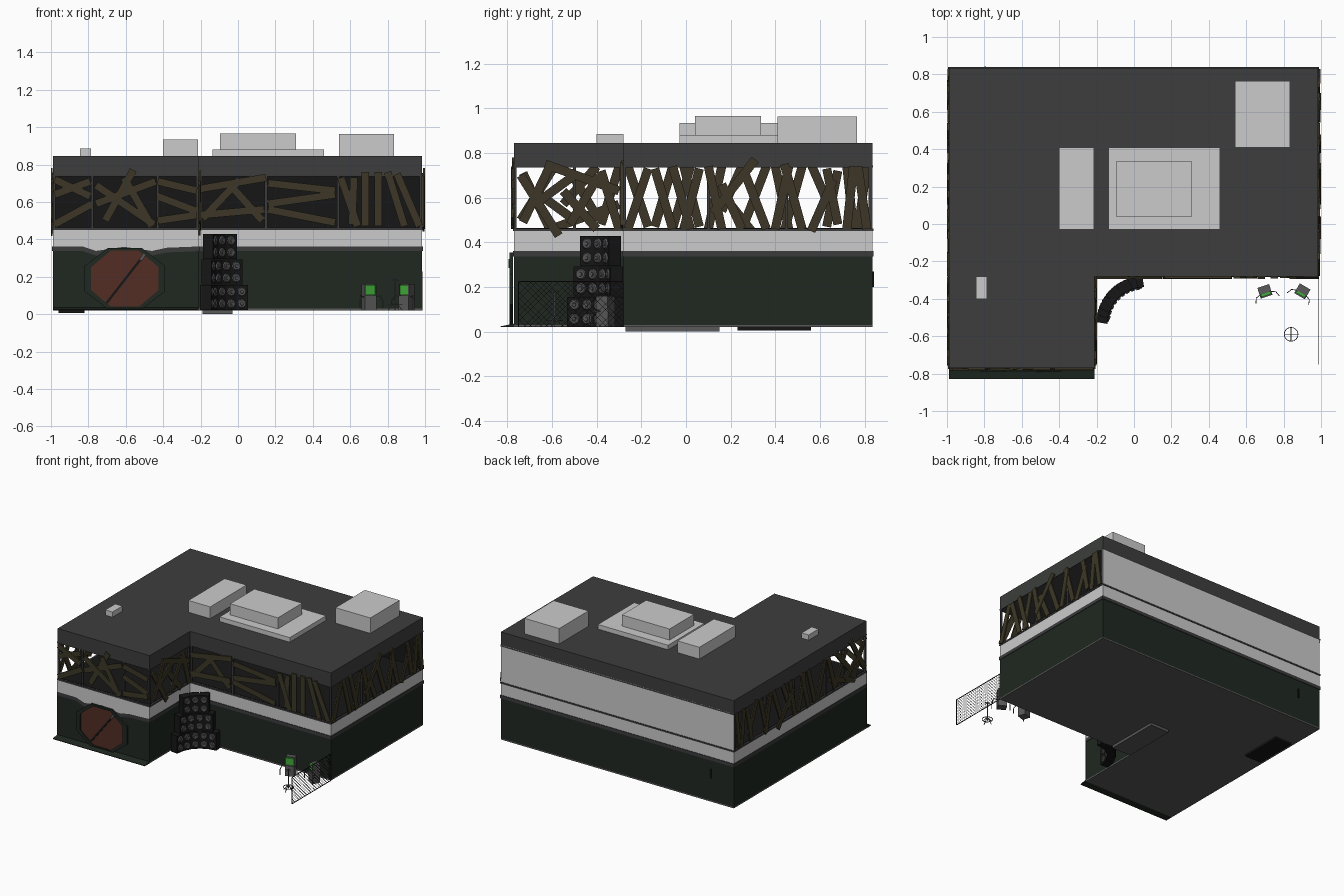
import bpy, bmesh, math
from mathutils import Matrix, Vector

if "Cube" in bpy.data.objects:
    bpy.data.objects.remove(bpy.data.objects["Cube"])


def mat(name, r, g, b):
    m = bpy.data.materials.new(name)
    m.diffuse_color = (r, g, b, 1)
    m.use_nodes = True
    m.node_tree.nodes["Principled BSDF"].inputs["Base Color"].default_value = m.diffuse_color
    return m


GREEN = mat("dark_green", .014, .021, .015)
ROOF = mat("roof_grey", .045, .048, .045)
TRIM = mat("trim", .045, .043, .046)
WOOD = mat("wood", .045, .037, .019)
RUST = mat("rust", .085, .026, .018)
BLACK = mat("black", .008, .008, .008)
CONE = mat("cone", .09, .09, .09)
METAL = mat("metal", .1, .1, .1)
SCREEN = mat("screen", .05, .4, .04)


def finish(bm, name, m=None):
    me = bpy.data.meshes.new(name)
    bm.to_mesh(me)
    bm.free()
    ob = bpy.data.objects.new(name, me)
    bpy.context.collection.objects.link(ob)
    if m:
        me.materials.append(m)
    return ob


def add_box(bm, x0, x1, y0, y1, z0, z1, base=Matrix()):
    c = Matrix.Translation(((x0 + x1) / 2, (y0 + y1) / 2, (z0 + z1) / 2))
    bmesh.ops.create_cube(bm, size=1, matrix=base @ c @ Matrix.Diagonal((x1 - x0, y1 - y0, z1 - z0, 1)))


def box(name, *dims, m=None):
    bm = bmesh.new()
    add_box(bm, *dims)
    return finish(bm, name, m)


def beam(bm, p, q, w, d, normal=(0, 0, 1)):
    """Rectangular bar from p to q, w wide, d deep along normal."""
    p, q = Vector(p), Vector(q)
    a = (q - p).normalized()
    n = Vector(normal)
    if abs(a.dot(n)) > .95:
        n = Vector((1, 0, 0))
    s = a.cross(n).normalized()
    n = s.cross(a)
    rot = Matrix((a, s, n)).transposed().to_4x4()
    bmesh.ops.create_cube(bm, size=1, matrix=Matrix.Translation((p + q) / 2) @ rot
                          @ Matrix.Diagonal(((q - p).length, w, d, 1)))


def outline(o=0):
    return [(-.99 - o, -.77 - o), (-.21 + o, -.77 - o), (-.21 + o, -.28 - o),
            (.985 + o, -.28 - o), (.985 + o, .835 + o), (-.99 - o, .835 + o)]


def prism(name, o, z0, z1, m=None, bottom=True, top=True):
    bm = bmesh.new()
    lo = [bm.verts.new((x, y, z0)) for x, y in outline(o)]
    hi = [bm.verts.new((x, y, z1)) for x, y in outline(o)]
    for i in range(6):
        j = (i + 1) % 6
        bm.faces.new((lo[i], lo[j], hi[j], hi[i]))
    if bottom:
        bm.faces.new(lo[::-1])
    if top:
        bm.faces.new(hi)
    return finish(bm, name, m)


def plate(name, lower, upper, y, m=None):
    """Vertical strip facing -y between two polylines of (x, z)."""
    bm = bmesh.new()
    lo = [bm.verts.new((x, y, z)) for x, z in lower]
    hi = [bm.verts.new((x, y, z)) for x, z in upper]
    for i in range(len(lo) - 1):
        bm.faces.new((lo[i], lo[i + 1], hi[i + 1], hi[i]))
    return finish(bm, name, m)


# building storeys
box_floor = prism("ground_floor_slab", 0, .02, .03, METAL, top=False)
prism("lower_wall", 0, .03, .34, GREEN, bottom=False, top=False)
prism("wall_trim", .004, .337, .362, TRIM)
prism("sill_band", 0, .362, .45, bottom=False, top=False)
prism("window_sill", .004, .45, .462, TRIM)
prism("roof_slab", 0, .74, .845, ROOF)
prism("window_head", .003, .735, .745, TRIM, bottom=False, top=False)
box("back_wall", -.99, .985, .828, .835, .46, .745)
box("back_wall_lining", -.98, .975, .822, .827, .46, .742, m=BLACK)
box("upper_floor", -.98, .975, -.27, .82, .46, .464, m=BLACK)
box("wing_floor", -.98, -.22, -.76, -.27, .46, .464, m=BLACK)
box("back_pipe", -.8, -.79, .835, .842, .2, .27, m=BLACK)

# rooftop units
for i, d in enumerate([(-.135, .46, -.03, .41, .88), (-.095, .31, .04, .335, .965),
                       (-.4, -.215, -.03, .41, .935), (.54, .835, .41, .765, .963),
                       (-.845, -.785, -.4, -.28, .885)]):
    box(f"roof_unit_{i}", *d[:4], .84, d[4])

# window posts
bm = bmesh.new()
for xs, y in (((-.983, -.78, -.43, -.217), -.765), ((-.2, .15, .535, .978), -.275)):
    for x in xs:
        add_box(bm, x - .007, x + .007, y - .006, y + .006, .46, .74)
for x, ys in ((-.985, (-.5, -.28, .1, .45, .825)), (.98, (.1, .45, .825)), (-.215, (-.5, -.29))):
    for y in ys:
        add_box(bm, x - .006, x + .006, y - .007, y + .007, .46, .74)
finish(bm, "window_posts", TRIM)

# nailed boards, (u0, z0, u1, z1) in hundredths
wing_front = [(-98, 72, -79, 63), (-98, 64, -79, 71), (-98, 48, -78, 59), (-76, 69, -45, 48),
              (-76, 59, -44, 71), (-71, 50, -56, 77), (-61, 73, -46, 47), (-43, 71, -22, 66),
              (-43, 63, -22, 55), (-43, 50, -22, 53)]
main_front = [(-20, 67, 15, 73), (-19, 51, 1, 72), (-5, 70, 13, 50), (-20, 53, 14, 56),
              (16, 70, 52, 66), (16, 59, 52, 64), (16, 56, 52, 49), (55, 73, 64, 47),
              (61, 48, 62, 73), (68, 76, 68, 47), (75, 76, 75, 47), (80, 76, 89, 47), (85, 75, 97, 47)]
wing_side = [(-74, 70, -57, 43), (-73, 49, -61, 74), (-63, 75, -30, 63), (-65, 59, -50, 70),
             (-55, 63, -40, 46), (-52, 48, -39, 70), (-38, 72, -30, 46)]
main_side = [(-26, 46, -17, 73), (-14, 73, -6, 46), (-6, 74, 2, 46), (-1, 46, 6, 73), (10, 74, 16, 46),
             (12, 53, 31, 77), (16, 66, 25, 46), (26, 72, 36, 46), (40, 46, 46, 74), (44, 75, 52, 46),
             (56, 45, 66, 68), (63, 73, 68, 48), (72, 46, 75, 74), (77, 74, 81, 46)]


def boards(name, rows, axis, pos):
    bm = bmesh.new()
    for i, r in enumerate(rows):
        u0, z0, u1, z1 = (v / 100 for v in r)
        o = pos + (i % 3 - 1) * .002
        if axis == 'y':
            beam(bm, (u0, o, z0), (u1, o, z1), .04, .01, (0, 1, 0))
        else:
            beam(bm, (o, u0, z0), (o, u1, z1), .04, .01, (1, 0, 0))
    finish(bm, name, WOOD)


boards("boards_wing_front", wing_front, 'y', -.776)
boards("boards_main_front", main_front, 'y', -.286)
boards("boards_wing_right", wing_side, 'x', -.204)
boards("boards_main_right", main_side, 'x', .992)
boards("boards_left", [(a, 120 - b, c, 120 - d) for a, b, c, d in wing_side + main_side], 'x', -.994)

# wing front with trim dipping around the door
dip = [(-.99, .337), (-.83, .337), (-.76, .313), (-.61, .335), (-.46, .313), (-.38, .33), (-.21, .337)]
up = [(x, z + .025) for x, z in dip]
plate("wing_front_wall", [(x, .03) for x, z in dip], dip, -.776, GREEN)
plate("wing_front_trim", dip, up, -.779, TRIM)
plate("wing_front_band", up, [(x, .45) for x, z in dip], -.776)


# octagonal door and frame
def octagon(hw, hh):
    k = 1 / math.cos(math.pi / 8)
    return [(-.605 + hw * k * math.cos(a), max(.025, .19 + hh * k * math.sin(a)))
            for a in (math.pi / 8 + i * math.pi / 4 for i in range(8))]


bm = bmesh.new()
inner, outer = octagon(.18, .15), octagon(.215, .165)
rings = [[bm.verts.new((x, y, z)) for x, z in pts]
         for pts, y in ((outer, -.775), (outer, -.79), (inner, -.79), (inner, -.777))]
for a, b in zip(rings, rings[1:]):
    for i in range(8):
        j = (i + 1) % 8
        bm.faces.new((a[i], a[j], b[j], b[i]))
finish(bm, "door_frame", GREEN)
bm = bmesh.new()
bm.faces.new([bm.verts.new((x, -.782, z)) for x, z in inner])
finish(bm, "door_panel", RUST)
bm = bmesh.new()
beam(bm, (-.71, -.785, .05), (-.5, -.785, .32), .013, .008, (0, 1, 0))
finish(bm, "door_bar", BLACK)
bm = bmesh.new()
beam(bm, (-.52, -.79, .29), (-.5, -.79, .32), .016, .01, (0, 1, 0))
finish(bm, "door_handle", METAL)

# sloping doorstep and under-floor hatches
bm = bmesh.new()
prof = [(-.83, .02), (-.77, .02), (-.77, .036), (-.83, .024)]
f = bm.faces.new([bm.verts.new((-.99, y, z)) for y, z in prof])
r = bmesh.ops.extrude_face_region(bm, geom=[f])
bmesh.ops.translate(bm, verts=[v for v in r['geom'] if isinstance(v, bmesh.types.BMVert)], vec=(.78, 0, 0))
bmesh.ops.recalc_face_normals(bm, faces=bm.faces)
finish(bm, "doorstep", GREEN)
box("hatch_left", -.96, -.82, .23, .56, .006, .02, m=BLACK)
box("hatch_middle", -.19, -.03, -.27, .15, 0, .02, m=METAL)

# curved speaker wall, three rows
cab, cone = bmesh.new(), bmesh.new()
for row, n in enumerate((5, 4, 3)):
    for i in range(n):
        a = math.radians(135 + 18 * (i - (n - 1) / 2))
        M = (Matrix.Translation((.05, -.53, .088 + .137 * row)) @ Matrix.Rotation(a, 4, 'Z')
             @ Matrix.Translation((.22, 0, 0)))
        add_box(cab, -.03, .03, -.034, .034, -.067, .067, M)
        for z in (-.032, .032):
            for rad, x in ((.026, -.032), (.011, -.037)):
                bmesh.ops.create_cone(cone, cap_ends=True, segments=14, radius1=rad, radius2=rad * .75, depth=.008,
                                      matrix=M @ Matrix.Translation((x, 0, z)) @ Matrix.Rotation(-math.pi / 2, 4, 'Y'))
finish(cab, "speaker_cabinets", BLACK)
finish(cone, "speaker_cones", CONE)

# two game machines with side arms
for k, (x, y, ang) in enumerate(((.70, -.36, 18), (.90, -.36, -30))):
    M = Matrix.Translation((x, y, 0)) @ Matrix.Rotation(math.radians(ang), 4, 'Z')
    bm = bmesh.new()
    add_box(bm, -.032, .032, -.03, .03, .02, .1, M)
    add_box(bm, -.032, .032, -.01, .03, .1, .16, M)
    for s in (-1, 1):
        add_box(bm, s * .03 - .003, s * .03 + .003, -.03, .03, .1, .16, M)
        pts = [M @ Vector(p) for p in ((s * .03, -.01, .09), (s * .055, -.02, .1), (s * .065, -.045, .07), (s * .065, -.045, .03))]
        for p, q in zip(pts, pts[1:]):
            beam(bm, p, q, .004, .004)
    finish(bm, f"machine_body_{k}", METAL)
    bm = bmesh.new()
    add_box(bm, -.026, .026, -.024, -.009, .102, .155, M)
    finish(bm, f"machine_screen_{k}", SCREEN)

# stand with ring foot
bm = bmesh.new()
c = Vector((.84, -.59, 0))
beam(bm, c + Vector((0, 0, .04)), c + Vector((0, 0, .19)), .005, .005)
for i in range(16):
    p, q = (c + Vector((.037 * math.cos(t), .037 * math.sin(t), .05)) for t in (i * math.pi / 8, (i + 1) * math.pi / 8))
    beam(bm, p, q, .004, .004)
    if i % 4 == 0:
        d = p - c
        beam(bm, c + Vector((0, 0, .07)), c + Vector((d.x, d.y, .022)), .004, .004)
        beam(bm, c + Vector((0, 0, .19)), c + Vector((d.x * .6, d.y * .6, .175)), .003, .003)
finish(bm, "stand", METAL)

# wire fence
bm = bmesh.new()
X, y0, y1, z0, z1 = .985, -.75, -.28, .022, .225
for z in (z0, z1):
    beam(bm, (X, y0, z), (X, y1, z), .004, .004)
for y in (y0, y1):
    beam(bm, (X, y, z0), (X, y, z1), .005, .005)
h, step = z1 - z0, .024
for s in (1, -1):
    for i in range(-9, 20):
        a = y0 + i * step
        lo, hi = max(a, y0), min(a + h, y1)
        if hi - lo > .005:
            za, zb = (z0 + lo - a, z0 + hi - a) if s > 0 else (z1 - lo + a, z1 - hi + a)
            beam(bm, (X, lo, za), (X, hi, zb), .0012, .0012, (1, 0, 0))
finish(bm, "wire_fence", BLACK)
